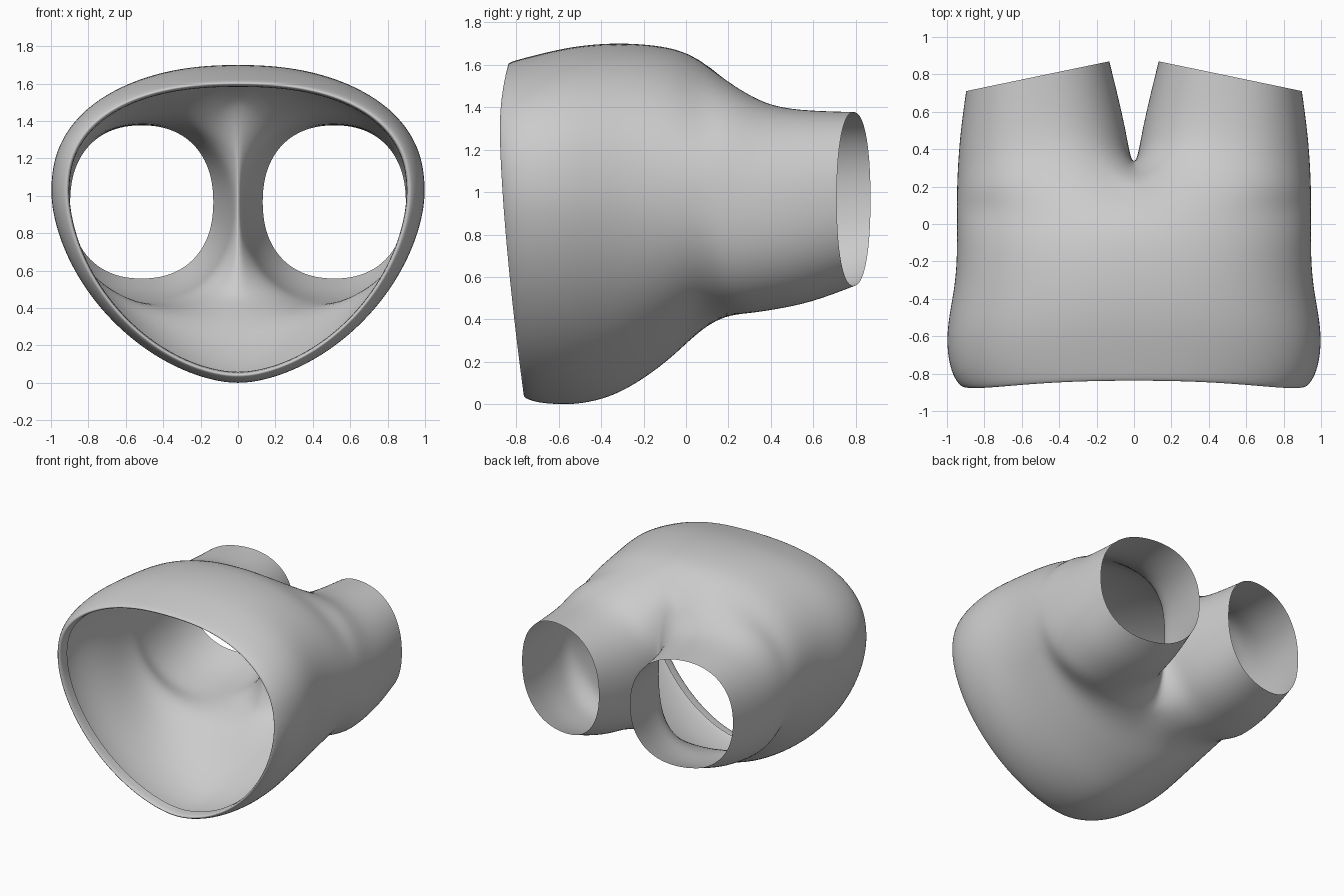
import bpy, bmesh
from math import sin, cos, pi, radians

if "Cube" in bpy.data.objects:
    bpy.data.objects.remove(bpy.data.objects["Cube"])

M, K = 20, 10      # segments on the outer arc and on the inner (crotch) arc


def power(v, e):
    return (abs(v) ** (2 / e)) * (1 if v >= 0 else -1)


def rim_offset(z):
    # slanted waist opening
    return 0.12 * ((1.3 - z) / 1.3) ** 1.5 if z < 1.3 else 0.04 * ((z - 1.3) / 0.3) ** 2


def body_arc(y, tilt, width, top, bottom, e_up, e_low):
    # half section from top centre round the side to bottom centre
    zc, pts = 1.02, []
    for i in range(M + 1):
        a = pi / 2 - pi * i / M
        e = e_up if a >= 0 else e_low
        x = width * power(cos(a), e) if 0 < i < M else 0
        z = zc + (top - zc if a >= 0 else zc - bottom) * power(sin(a), e)
        pts.append((x, y + tilt * rim_offset(z), z))
    return pts


def leg_ring(x_in, x_out, top, bottom, y_out, y_in):
    # closed slanted oval, starting at its upper inner corner
    cx, rx = (x_in + x_out) / 2, (x_out - x_in) / 2
    cz, rz = (top + bottom) / 2, (top - bottom) / 2
    c = radians(125)
    angles = [c - 2 * c * i / M for i in range(M + 1)]
    angles += [-c - (2 * pi - 2 * c) * i / K for i in range(1, K)]
    pts = []
    for a in angles:
        x = cx + rx * power(cos(a), 2.25)
        z = cz + rz * power(sin(a), 2.25)
        f = (x - x_in) / (x_out - x_in)
        pts.append((x, y_in + (y_out - y_in) * f, z))
    return pts


# y, rim tilt, half width, top, bottom, upper and lower roundness
body = [
    (-0.80, 1.0, 0.905, 1.585, 0.055, 2.35, 1.8),   # hem turned inside
    (-0.872, 1.0, 0.905, 1.59, 0.05, 2.35, 1.8),
    (-0.888, 1.0, 0.925, 1.61, 0.03, 2.35, 1.78),
    (-0.82, 0.9, 0.975, 1.63, 0.005, 2.35, 1.75),
    (-0.70, 0.7, 1.003, 1.66, -0.005, 2.35, 1.75),
    (-0.55, 0.4, 1.003, 1.69, -0.005, 2.35, 1.75),
    (-0.36, 0.1, 0.965, 1.705, 0.03, 2.3, 1.8),
    (-0.20, 0.0, 0.95, 1.70, 0.115, 2.25, 1.9),
    (-0.05, 0.0, 0.95, 1.68, 0.23, 2.15, 2.05),
    (0.08, 0.0, 0.95, 1.625, 0.365, 2.0, 2.3),
]
# inner x, outer x, top, bottom, outer y, inner y
legs = [
    (0.018, 0.95, 1.475, 0.42, 0.16, 0.36),
    (0.04, 0.945, 1.405, 0.44, 0.31, 0.49),
    (0.08, 0.93, 1.385, 0.475, 0.50, 0.67),
    (0.13, 0.90, 1.38, 0.555, 0.71, 0.87),
]

bm = bmesh.new()


def strip(a, b, closed):
    n = len(a)
    for i in range(n if closed else n - 1):
        j = (i + 1) % n
        bm.faces.new((a[i], a[j], b[j], b[i]))


# Hip and waist shell
rows = [[bm.verts.new(p) for p in body_arc(*s)] for s in body]
for a, b in zip(rows, rows[1:]):
    strip(a, b, False)

# Crotch curve closes the last body arc, then the leg tube grows from it
crotch = []
for i in range(1, K):
    t = pi - pi * i / K
    crotch.append(bm.verts.new((0, 0.08 + 0.25 * sin(t), 0.995 + 0.63 * cos(t))))
ring = rows[-1] + crotch
for s in legs:
    nxt = [bm.verts.new(p) for p in leg_ring(*s)]
    strip(ring, nxt, True)
    ring = nxt

bmesh.ops.recalc_face_normals(bm, faces=bm.faces)
if sum(f.normal.x * f.calc_center_median().x for f in bm.faces) < 0:
    bmesh.ops.reverse_faces(bm, faces=bm.faces)
mesh = bpy.data.meshes.new("shorts")
bm.to_mesh(mesh)
bm.free()
shorts = bpy.data.objects.new("shorts", mesh)
bpy.context.collection.objects.link(shorts)
for p in mesh.polygons:
    p.use_smooth = True

# Mirror to the other leg and smooth
mirror = shorts.modifiers.new("mirror", "MIRROR")
mirror.use_clip = True
mirror.merge_threshold = 0.001
sub = shorts.modifiers.new("smooth", "SUBSURF")
sub.levels = sub.render_levels = 2
